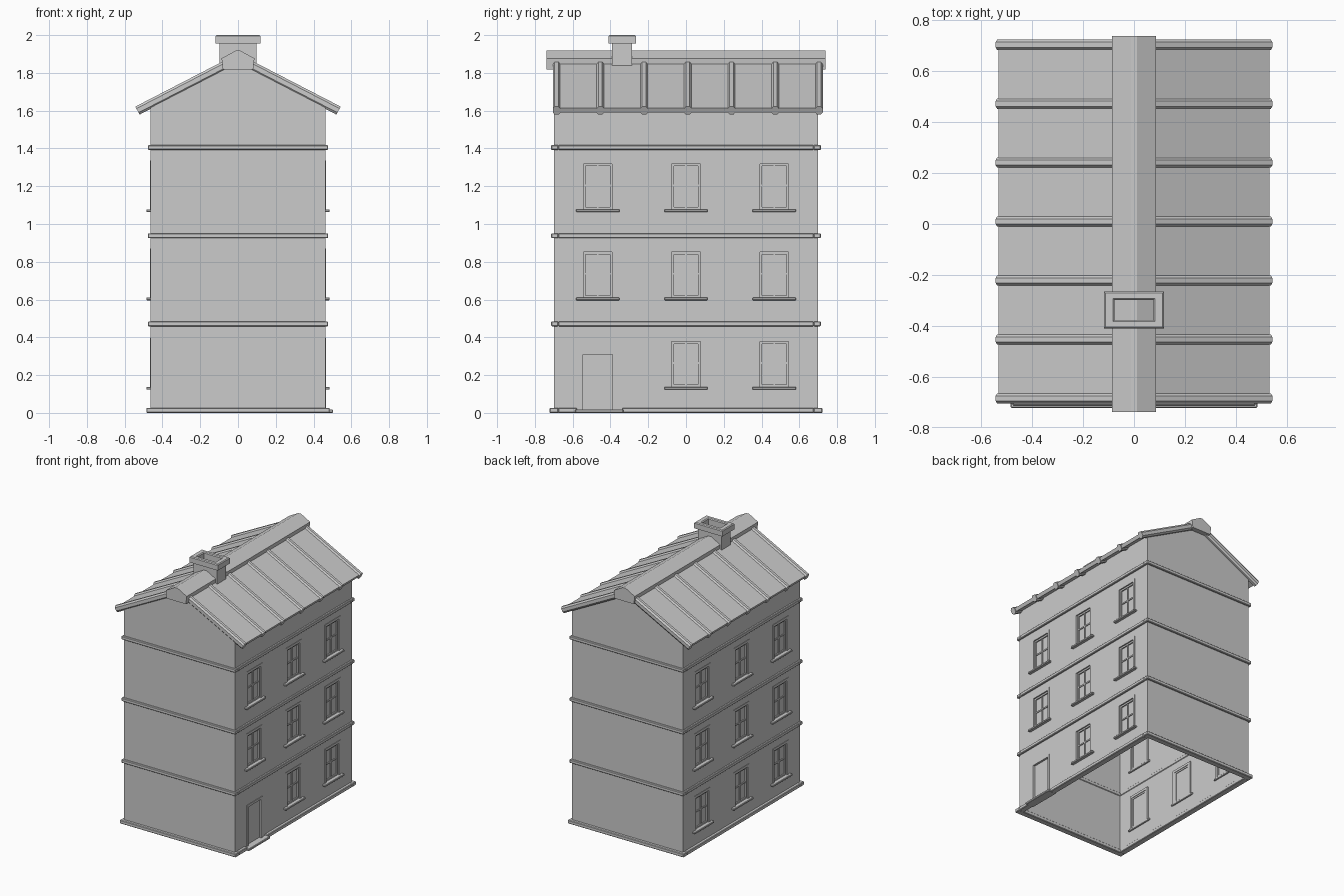
import bpy, bmesh
from mathutils import Matrix, Vector

if "Cube" in bpy.data.objects:
    bpy.data.objects.remove(bpy.data.objects["Cube"], do_unlink=True)

HX, HY = 0.463, 0.70            # half size of the walls
WALL = 0.02
SLOPE = 0.516                   # roof rise per unit of run
APEX, EAVE = 1.875, 0.527       # centre line of the roof covering
ROWS = (0.13, 0.603, 1.07)      # window sill heights
COLS = (-0.467, 0.0, 0.467)     # window centres along each side
WIN_W, WIN_H = 0.095, 0.267     # window half width and height
DOOR_LOW, DOOR_TOP = 0.015, 0.328


def finish(name, bm, bevel=0):
    bmesh.ops.recalc_face_normals(bm, faces=bm.faces)
    mesh = bpy.data.meshes.new(name)
    bm.to_mesh(mesh)
    bm.free()
    obj = bpy.data.objects.new(name, mesh)
    bpy.context.collection.objects.link(obj)
    if bevel:
        mod = obj.modifiers.new("Bevel", "BEVEL")
        mod.width = bevel
        mod.segments = 1
    return obj


def add_box(bm, x, y, z):
    lo, hi = Vector((min(x), min(y), min(z))), Vector((max(x), max(y), max(z)))
    matrix = Matrix.Translation((lo + hi) / 2) @ Matrix.Diagonal((*(hi - lo), 1))
    bmesh.ops.create_cube(bm, size=1, matrix=matrix)


def boxes(name, items, bevel=0):
    bm = bmesh.new()
    for item in items:
        add_box(bm, *item)
    return finish(name, bm, bevel)


def side_boxes(name, side, items, bevel=0):
    """Boxes given as (depth range from wall face, y range, z range)."""
    return boxes(name, [([side * (HX + d) for d in depth], y, z)
                        for depth, y, z in items], bevel)


def prism(name, profile, start, end):
    """Extrude a closed (x, z) profile along y."""
    bm = bmesh.new()
    face = bm.faces.new([bm.verts.new((x, start, z)) for x, z in profile])
    ext = bmesh.ops.extrude_face_region(bm, geom=[face])["geom"]
    verts = [g for g in ext if isinstance(g, bmesh.types.BMVert)]
    bmesh.ops.translate(bm, verts=verts, vec=(0, end - start, 0))
    return finish(name, bm)


def side_wall(name, side, holes):
    """Grid of wall cells that leaves out the openings."""
    ys = sorted({-HY, HY, *(v for h in holes for v in h[:2])})
    zs = sorted({0, APEX - SLOPE * HX - 0.014, *(v for h in holes for v in h[2:])})
    bm = bmesh.new()
    for y0, y1 in zip(ys, ys[1:]):
        for z0, z1 in zip(zs, zs[1:]):
            cy, cz = (y0 + y1) / 2, (z0 + z1) / 2
            if any(h[0] < cy < h[1] and h[2] < cz < h[3] for h in holes):
                continue
            corners = ((y0, z0), (y1, z0), (y1, z1), (y0, z1))
            bm.faces.new([bm.verts.new((side * HX, y, z)) for y, z in corners])
    bmesh.ops.remove_doubles(bm, verts=bm.verts, dist=1e-5)
    bmesh.ops.dissolve_limit(bm, angle_limit=0.01, verts=bm.verts, edges=bm.edges)
    for face in bm.faces:
        face.normal_update()
        if face.normal.x * side < 0:
            face.normal_flip()
    mesh = bpy.data.meshes.new(name)
    bm.to_mesh(mesh)
    bm.free()
    obj = bpy.data.objects.new(name, mesh)
    bpy.context.collection.objects.link(obj)
    mod = obj.modifiers.new("Thickness", "SOLIDIFY")
    mod.thickness = WALL
    mod.offset = -1


def window(name, side, y, z):
    top, w = z + WIN_H, WIN_W
    mid = z + WIN_H / 2
    frame, sash = 0.019, 0.031
    f, s, m, g = (-0.03, 0.003), (-0.026, -0.007), (-0.022, -0.01), (-0.022, -0.016)
    parts = [(f, (y - w, y + w), (top - frame, top)),
             (s, (y - w, y + w), (top - sash, top - frame)),
             (s, (y - w, y + w), (z, z + frame)),
             (m, (y - 0.005, y + 0.005), (z, top - frame)),
             (m, (y - w + frame, y + w - frame), (mid - 0.005, mid + 0.005)),
             (g, (y - w + frame, y + w - frame), (z, top - frame))]
    for k in (-1, 1):
        parts.append((f, (y + k * w, y + k * (w - frame)), (z, top)))
        parts.append((s, (y + k * (w - frame), y + k * (w - sash)), (z, top - frame)))
    side_boxes(name, side, parts)
    side_boxes(name + "_sill", side,
               [((-0.03, 0.022), (y - 0.115, y + 0.115), (z - 0.007, z + 0.008))], 0.003)


# Side walls, windows and sills
for side, label in ((1, "left"), (-1, "right")):
    holes = []
    for r, z in enumerate(ROWS):
        for c, y in enumerate(COLS):
            if side == 1 and r == 0 and c == 0:
                holes.append((y - WIN_W, y + WIN_W, DOOR_LOW, DOOR_TOP))
                continue
            holes.append((y - WIN_W, y + WIN_W, z, z + WIN_H))
            window(f"{label}_window_{r + 1}_{c + 1}", side, y, z)
    side_wall(label + "_wall", side, holes)

# Gable walls
low = APEX - SLOPE * HX - 0.01
gable = [(-HX, 0), (HX, 0), (HX, low), (0, APEX - 0.01), (-HX, low)]
prism("front_gable", gable, -HY, -HY + WALL)
prism("back_gable", gable, HY, HY - WALL)

# Door with frame and step
dy = COLS[0]
jambs = [((-0.03, 0.004), (dy + k * WIN_W, dy + k * (WIN_W - 0.018)),
          (DOOR_LOW, DOOR_TOP)) for k in (-1, 1)]
head = ((-0.03, 0.004), (dy - WIN_W, dy + WIN_W), (DOOR_TOP - 0.018, DOOR_TOP))
side_boxes("door_frame", 1, jambs + [head])
side_boxes("door", 1, [((-0.03, -0.012), (dy - 0.08, dy + 0.08), (DOOR_LOW, DOOR_TOP - 0.015))])
side_boxes("door_step", 1, [((-0.03, 0.04), (dy - 0.12, dy + 0.135), (0, 0.018))], 0.004)


# Horizontal bands between the storeys and around the foot
def band(name, z0, z1, out, gap=None):
    ox, oy, z = HX + out, HY + out, (z0, z1)
    ix, iy = HX - WALL - 0.004, HY - WALL - 0.004
    items = [((-ox, ox), (s * iy, s * oy), z) for s in (-1, 1)]
    items.append(((-ix, -ox), (-iy, iy), z))
    spans = [(-iy, gap[0]), (gap[1], iy)] if gap else [(-iy, iy)]
    items += [((ix, ox), span, z) for span in spans]
    boxes(name, items, 0.004)


for i, z in enumerate((0.471, 0.938, 1.405)):
    band(f"storey_band_{i + 1}", z - 0.013, z + 0.013, 0.014)
band("base_band", 0, 0.027, 0.022, (dy - 0.11, dy + 0.13))

# Roof panels and ribs, both running down the slope
down = Vector((EAVE, 0, -SLOPE * EAVE))
length = down.length
for side, label in ((1, "left"), (-1, "right")):
    along = Vector((side * down.x, 0, down.z)).normalized()
    up = Vector((-side * along.z, 0, side * along.x))
    frame = Matrix((along, (0, 1, 0), up)).transposed().to_4x4()
    frame.translation = (0, 0, APEX)

    bm = bmesh.new()
    add_box(bm, (0, length), (-0.702, 0.72), (-0.013, 0.013))
    bm.transform(frame)
    finish(label + "_roof_panel", bm)

    for i in range(7):
        y = -0.685 + 0.2315 * i
        bm = bmesh.new()
        section = [(-0.02, -0.012), (-0.01, -0.024), (0.01, -0.024), (0.02, -0.012),
                   (0.02, 0.012), (0.01, 0.024), (-0.01, 0.024), (-0.02, 0.012)]
        rings = [[bm.verts.new((x, y + a, b)) for a, b in section]
                 for x in (0.03, length + 0.006)]
        for ring in rings:
            bm.faces.new(ring)
        bmesh.ops.bridge_loops(bm, edges=[e for e in bm.edges])
        bm.transform(frame)
        finish(f"{label}_roof_rib_{i + 1}", bm)

# Ridge cap
prism("ridge_cap", [(-0.08, 1.817), (0.08, 1.817), (0.087, 1.877), (0.012, 1.918),
                    (-0.012, 1.918), (-0.087, 1.877)], -0.738, 0.738)

# Hollow chimney: rectangular rings from the outer foot over the rim and down the flue
bm = bmesh.new()
rings = []
for hx, hy, z in ((0.098, 0.053, 1.83), (0.098, 0.053, 1.955), (0.118, 0.072, 1.955),
                  (0.118, 0.072, 1.994), (0.112, 0.066, 2.0), (0.082, 0.045, 2.0),
                  (0.076, 0.039, 1.994), (0.076, 0.039, 1.85)):
    rings.append([bm.verts.new((a * hx, -0.338 + b * hy, z))
                  for a, b in ((-1, -1), (1, -1), (1, 1), (-1, 1))])
for r0, r1 in zip(rings, rings[1:]):
    for i in range(4):
        j = (i + 1) % 4
        bm.faces.new((r0[i], r0[j], r1[j], r1[i]))
finish("chimney", bm)
